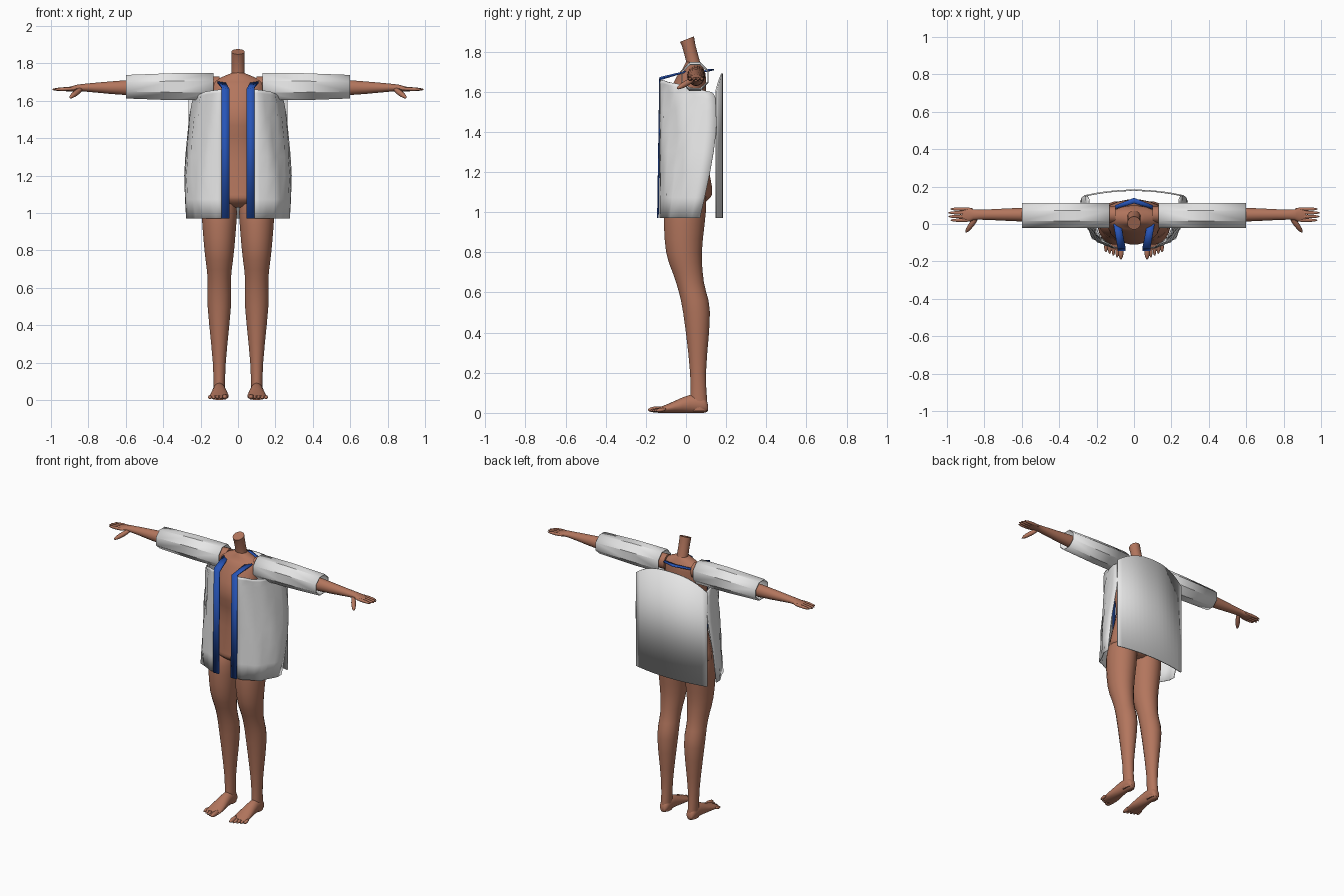
import bpy, bmesh, math
from mathutils import Vector

cube = bpy.data.objects.get("Cube")
if cube:
    bpy.data.objects.remove(cube, do_unlink=True)


def material(name, *rgb):
    mat = bpy.data.materials.new(name)
    mat.use_nodes = True
    mat.diffuse_color = (*rgb, 1)
    mat.node_tree.nodes["Principled BSDF"].inputs["Base Color"].default_value = (*rgb, 1)
    return mat


skin = material("warm_skin", .45, .18, .11)
cloth = material("white_cloth", .8, .8, .8)
trim = material("blue_trim", .02, .09, .48)


def finish(ob, mat, thickness=0, mirror=False, angle=50):
    """Give an object its colour, shading and modifiers."""
    ob.data.materials.append(mat)
    bpy.ops.object.select_all(action="DESELECT")
    ob.select_set(True)
    bpy.context.view_layer.objects.active = ob
    bpy.ops.object.shade_smooth_by_angle(angle=math.radians(angle))
    if thickness:
        solid = ob.modifiers.new("Thickness", "SOLIDIFY")
        solid.thickness = thickness
        solid.offset = 0
    if mirror:
        ob.modifiers.new("Mirror", "MIRROR")
    return ob


def surface(name, rows, mat, closed=False, capped=False, **options):
    """Join rows of points into a sheet or a tube."""
    bm = bmesh.new()
    grid = [[bm.verts.new(point) for point in row] for row in rows]
    count = len(grid[0])
    for lower, upper in zip(grid, grid[1:]):
        for i in range(count if closed else count - 1):
            j = (i + 1) % count
            bm.faces.new((lower[i], lower[j], upper[j], upper[i]))
    if capped:
        bm.faces.new(grid[0])
        bm.faces.new(grid[-1])
    bmesh.ops.recalc_face_normals(bm, faces=bm.faces)
    mesh = bpy.data.meshes.new(name)
    bm.to_mesh(mesh)
    bm.free()
    ob = bpy.data.objects.new(name, mesh)
    bpy.context.collection.objects.link(ob)
    return finish(ob, mat, **options)


def smooth(keys, steps):
    """Insert sections between the keys along a Catmull-Rom curve."""
    keys = [Vector(key) for key in keys]
    result = []
    for i in range(len(keys) - 1):
        start, end = keys[i], keys[i + 1]
        leave = (end - keys[max(i - 1, 0)]) / 2
        arrive = (keys[min(i + 2, len(keys) - 1)] - start) / 2
        for step in range(steps):
            t = step / steps
            ease = t * t * (3 - 2 * t)
            result.append(start.lerp(end, ease) + leave * t * (1 - t) ** 2
                          - arrive * t * t * (1 - t))
    return result + [keys[-1]]


def loft(name, axis, middle, keys, mat, sides=20, steps=3, capped=True, **options):
    """Oval sections: position on the axis, half width about the middle, low and high edge."""
    rows = []
    for position, half, low, high in smooth(keys, steps):
        row = []
        for k in range(sides):
            turn = math.tau * (k + .5) / sides
            point = [middle + half * math.cos(turn),
                     (low + high) / 2 + (high - low) / 2 * math.sin(turn)]
            point.insert("xyz".index(axis), position)
            row.append(point)
        rows.append(row)
    return surface(name, rows, mat, closed=True, capped=capped, **options)


def digit(name, base, tip, radius):
    """Slim rounded finger or toe between two points, on both sides."""
    base, tip = Vector(base), Vector(tip)
    span = tip - base
    bpy.ops.mesh.primitive_uv_sphere_add(
        segments=10, ring_count=8, location=(base + tip) / 2,
        rotation=span.to_track_quat("Z", "Y").to_euler(),
        scale=(radius, radius, span.length / 2))
    bpy.ops.object.transform_apply(location=True, rotation=True, scale=True)
    ob = bpy.context.object
    ob.name = name
    finish(ob, skin, mirror=True)


# Torso
loft("torso", "z", 0, [
    (1.03, .08, -.05, .06), (1.07, .18, -.1, .12), (1.13, .19, -.1, .13),
    (1.35, .13, -.09, .09), (1.52, .14, -.11, .1), (1.67, .14, -.05, .1),
    (1.71, .12, -.02, .09), (1.75, .03, 0, .07)], skin)

# Neck, with its cut end sloping forward
neck = loft("neck", "z", 0, [
    (1.69, .045, 0, .09), (1.75, .036, 0, .07), (1.86, .036, -.03, .04)], skin)
top = max(vert.co.z for vert in neck.data.vertices)
for vert in neck.data.vertices:
    if vert.co.z > top - .01:
        vert.co.z += vert.co.y * .4

# Legs
loft("leg", "z", .1, [
    (.01, .03, .02, .11), (.2, .035, .02, .1), (.5, .063, -.015, .12),
    (.65, .063, -.05, .09), (.8, .08, -.1, .08), (1, .095, -.11, .1),
    (1.1, .085, -.08, .1)], skin, mirror=True)

# Feet and toes
loft("foot", "y", .1, [
    (.11, .015, .01, .04), (.09, .03, 0, .08), (.02, .035, 0, .09),
    (-.09, .05, 0, .045), (-.14, .045, 0, .025)], skin, mirror=True)
for i in range(5):
    x = .07 + .02 * i
    radius = .01 if i else .015
    digit(f"toe_{i + 1}", (x, -.1, .02), (x, .01 * i - .19, radius), radius)

# Arms, ending in flat palms
loft("arm", "x", .05, [
    (.1, .045, 1.63, 1.73), (.4, .043, 1.63, 1.72), (.6, .037, 1.63, 1.71),
    (.83, .027, 1.65, 1.69), (.88, .036, 1.65, 1.68), (.92, .034, 1.65, 1.67)],
    skin, mirror=True)

# Fingers and thumb
for i in range(4):
    y = .02 + .02 * i
    tip = 1 - .012 * abs(i - 1.5)
    digit(f"finger_{i + 1}", (.86, y, 1.665), (tip, y, 1.66), .01)
digit("thumb", (.83, .05, 1.67), (.9, -.045, 1.615), .015)

# Sleeves
loft("sleeve", "x", .045, [
    (.13, .07, 1.6, 1.75), (.35, .07, 1.6, 1.75), (.6, .07, 1.61, 1.74)],
    cloth, sides=8, steps=1, capped=False, thickness=.006, mirror=True, angle=30)

# Coat sides: quarter-oval plan at each height, with shallow folds
levels = [(.97, .275, .07), (1.2, .285, .12), (1.4, .27, .15), (1.6, .25, .15),
          (1.66, .24, .13)]
inner, front, columns = .075, -.13, 8
rows = []
for n, (z, outer, rear) in enumerate(smooth(levels, 2)):
    row = []
    for i in range(columns + 1):
        turn = math.pi / 2 * i / columns
        across, back = math.sin(turn), 1 - math.cos(turn)
        fold = .007 * math.sin(2 * i + n) * math.sin(2 * turn)
        drop = .4 * back * max(0, z - 1.5)
        row.append((inner + (outer - inner) * across + fold,
                    front + (rear - front) * back - fold, z - drop))
    rows.append(row)
build_side = surface("coat_side", rows, cloth, thickness=.005, mirror=True, angle=40)

# Coat back: a curved sheet with rounded shoulders
hem, columns = .97, 16
rows = []
for height in (0, 1):
    row = []
    for i in range(columns + 1):
        u = 2 * i / columns - 1
        shoulder = 1.69 - .085 * abs(u) ** 2.5
        row.append((.265 * u, .18 - .03 * u * u, hem + (shoulder - hem) * height))
    rows.append(row)
surface("coat_back", rows, cloth, thickness=.008)

# Blue front bands, folding back over the shoulders
surface("front_band", [
    [(.045, -.14, hem), (.088, -.14, hem)],
    [(.045, -.13, 1.66), (.088, -.13, 1.67)],
    [(.07, 0, 1.7), (.11, 0, 1.7)]],
    trim, thickness=.008, mirror=True, angle=30)

# Blue collar piece behind the neck
surface("back_collar", [
    [(-.1, .08, 1.7), (0, .11, 1.71), (.1, .08, 1.7)],
    [(-.1, .1, 1.7), (0, .14, 1.71), (.1, .1, 1.7)]],
    trim, thickness=.006, angle=30)
